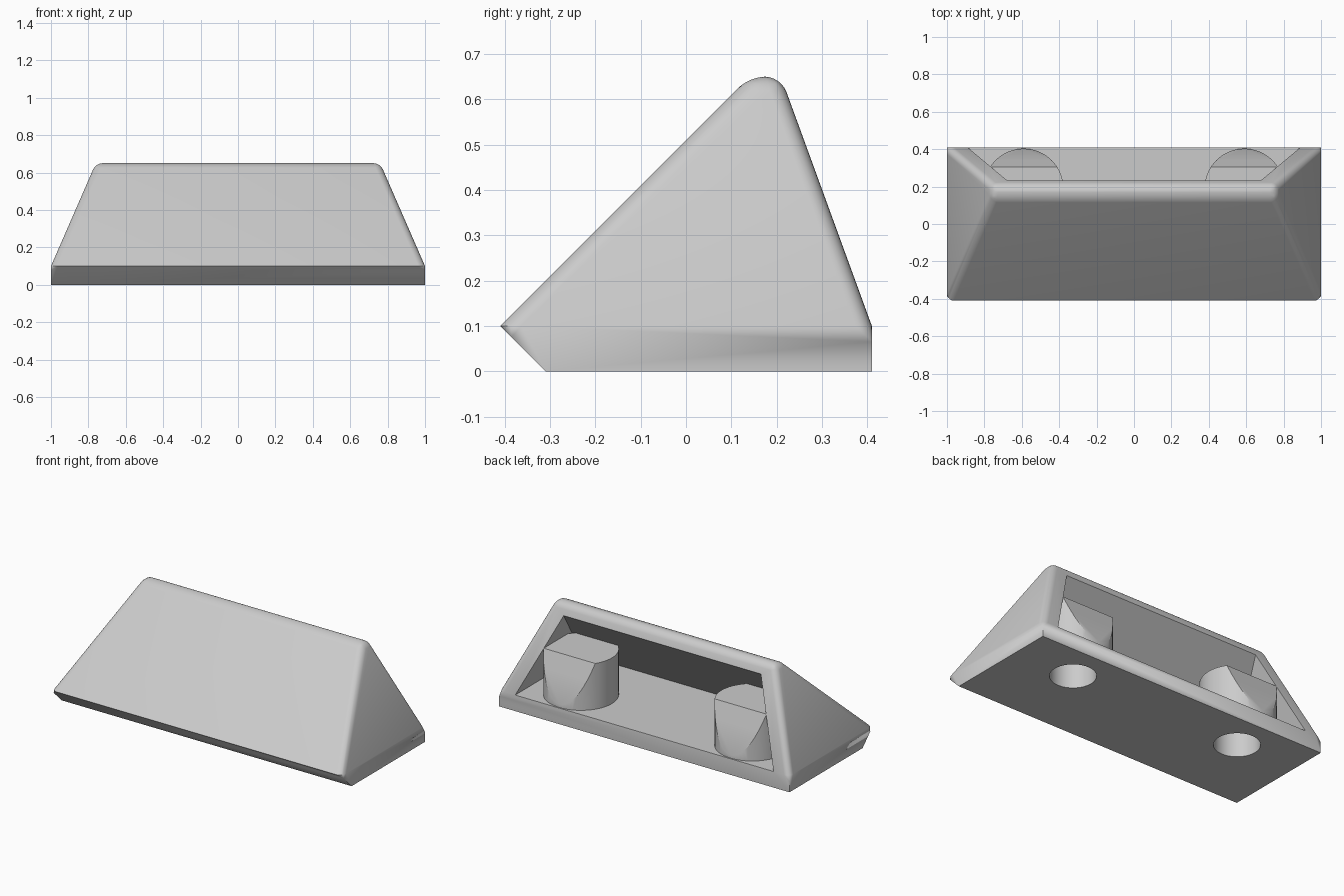
import bpy, bmesh, math
from mathutils import Vector

if "Cube" in bpy.data.objects:
    bpy.data.objects.remove(bpy.data.objects["Cube"])

grey = bpy.data.materials.new("light_grey")
grey.diffuse_color = (0.6, 0.6, 0.6, 1)
grey.use_nodes = True
grey.node_tree.nodes["Principled BSDF"].inputs["Base Color"].default_value = grey.diffuse_color

BACK = 0.365      # lean of the back face (y per z)
SIDE = 0.436      # lean of the side faces (x per z)


def make_object(name, bm):
    bmesh.ops.recalc_face_normals(bm, faces=bm.faces)
    mesh = bpy.data.meshes.new(name)
    bm.to_mesh(mesh)
    bm.free()
    mesh.materials.append(grey)
    ob = bpy.data.objects.new(name, mesh)
    bpy.context.collection.objects.link(ob)
    return ob


def loft(rings):
    """Closed solid through rings of points."""
    bm = bmesh.new()
    loops = [[bm.verts.new(p) for p in ring] for ring in rings]
    n = len(loops[0])
    for a, b in zip(loops, loops[1:]):
        for i in range(n):
            j = (i + 1) % n
            bm.faces.new((a[i], a[j], b[j], b[i]))
    bm.faces.new(loops[0][::-1])
    bm.faces.new(loops[-1])
    return bm


def rect(x, y0, y1, z):
    return [(-x, y0, z), (x, y0, z), (x, y1, z), (-x, y1, z)]


def cylinder(x, y, r, z0, z1):
    n = 64
    return loft([[(x + r * math.cos(2 * math.pi * i / n),
                   y + r * math.sin(2 * math.pi * i / n), z) for i in range(n)]
                 for z in (z0, z1)])


def combine(target, tool, operation):
    mod = target.modifiers.new(operation.lower(), 'BOOLEAN')
    mod.object = tool
    mod.operation = operation
    mod.solver = 'EXACT'
    bpy.context.view_layer.objects.active = target
    bpy.ops.object.modifier_apply(modifier=mod.name)
    bpy.data.objects.remove(tool, do_unlink=True)


# Wedge housing: low base, chamfered front foot, leaning walls, rounded upper edges
top = 0.55
bm = loft([rect(1, -0.31, 0.41, 0),
           rect(1, -0.41, 0.41, 0.1),
           rect(1 - SIDE * top, 0.14, 0.41 - BACK * top, 0.65)])
rounded = [e for e in bm.edges
           if max(v.co.z for v in e.verts) > 0.6]
bmesh.ops.bevel(bm, geom=rounded, offset=0.035, offset_type='OFFSET',
                segments=6, profile=0.5, affect='EDGES', clamp_overlap=True)
housing = make_object("wedge_housing", bm)

# Pocket open at the back, walls parallel to the outside
profile = [(-0.25, 0.1), (0.6, 0.1), (0.35, 0.7)]
pocket = loft([[(s * (0.89 - SIDE * (z - 0.1)), y, z) for y, z in profile]
               for s in (-1, 1)])
combine(housing, make_object("pocket_cutter", pocket), 'DIFFERENCE')

# Two bosses trimmed to the back slope, each with a blind hole from below
for x in (-0.59, 0.59):
    bm = cylinder(x, 0.19, 0.213, 0.05, 0.385)
    cut = bmesh.ops.bisect_plane(bm, geom=bm.verts[:] + bm.edges[:] + bm.faces[:],
                                 plane_co=Vector((0, 0.41, 0.1)),
                                 plane_no=Vector((0, 1, BACK)).normalized(),
                                 clear_outer=True)
    edges = [g for g in cut['geom_cut'] if isinstance(g, bmesh.types.BMEdge)]
    bmesh.ops.holes_fill(bm, edges=edges, sides=0)
    combine(housing, make_object("boss", bm), 'UNION')
    hole = cylinder(x, 0.18, 0.13, -0.1, 0.28)
    combine(housing, make_object("hole_cutter", hole), 'DIFFERENCE')

# Smooth curved areas, keep hard edges crisp
bpy.ops.object.select_all(action='DESELECT')
housing.select_set(True)
bpy.context.view_layer.objects.active = housing
bpy.ops.object.shade_smooth_by_angle(angle=math.radians(30))
